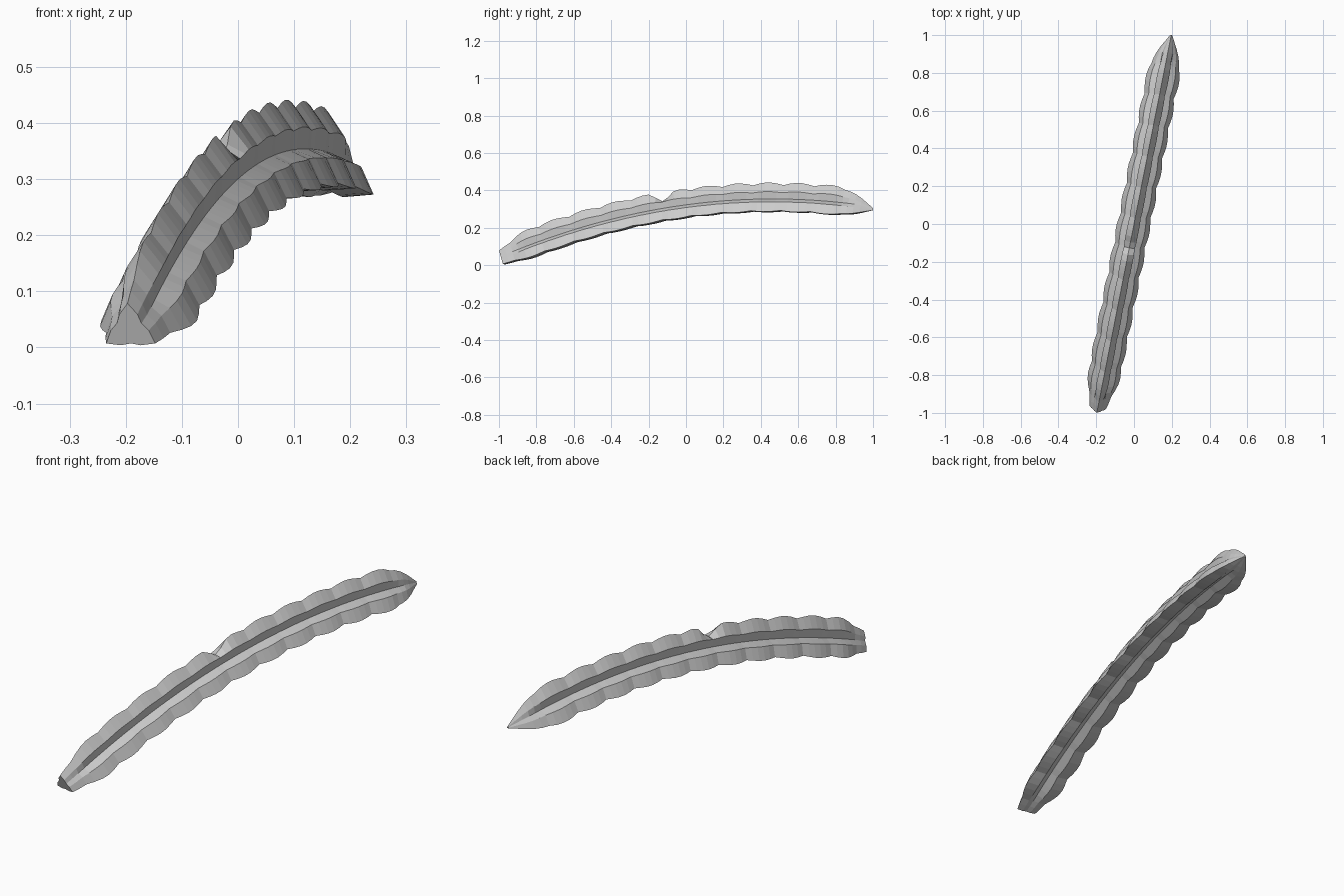
import bpy, bmesh, math
from mathutils import Vector

cube = bpy.data.objects.get("Cube")
if cube:
    bpy.data.objects.remove(cube, do_unlink=True)

START, END = -0.98, 1.0
PERIOD = 0.16      # length of one scallop
STEPS = 5          # rings per scallop
RIBS = 3


def spine(y):
    """Arched centre line of the stem."""
    return Vector((0.197 * y, y, 0.338 - 0.146 * (y - 0.47) ** 2))


def rib_radius(y):
    """Scalloped rib height, tapering to a cut base and a pointed tip."""
    bump = abs(math.cos(math.pi * (y - 0.44) / PERIOD))
    r = 0.09 + 0.014 * bump
    base = min(1, (y - START) / 0.2)
    r *= 0.5 + 0.5 * math.sin(base * math.pi / 2)
    tip = min(1, (END - y) / 0.17)
    return max(0.007, r * tip ** 0.75)


def ring_points(y):
    """Three bulging ribs around the spine, square to its direction."""
    centre = spine(y)
    along = (spine(y + 0.01) - spine(y - 0.01)).normalized()
    side = along.cross(Vector((0, 0, 1))).normalized()
    up = side.cross(along)
    r = rib_radius(y)
    valley = min(0.032, 0.5 * r)
    shoulder_h = valley / 2 + 0.45 * (r - valley / 2)
    shoulder_w = 0.032 * min(1, r / 0.1)
    # scar cut into the crest of the top rib
    scar = max(0, 1 - abs(y + 0.11) / 0.065)
    points = []
    for rib in range(RIBS):
        a = rib * math.tau / RIBS
        out = up * math.cos(a) + side * math.sin(a)
        across = side * math.cos(a) - up * math.sin(a)
        crest = r - (r - shoulder_h) * scar if rib == 0 else r
        points.append(centre + out * crest)
        points.append(centre + out * shoulder_h + across * shoulder_w)
        points.append(centre + (out * 0.5 + across * 0.866) * valley)
        b = a + math.tau / RIBS
        out = up * math.cos(b) + side * math.sin(b)
        across = side * math.cos(b) - up * math.sin(b)
        points.append(centre + out * shoulder_h - across * shoulder_w)
    return points


# ribbed stem
bm = bmesh.new()
count = round((END - START) / PERIOD * STEPS)
rings = []
for i in range(count + 1):
    y = START + (END - START) * i / count
    rings.append([bm.verts.new(p) for p in ring_points(y)])
for low, high in zip(rings, rings[1:]):
    n = len(low)
    for k in range(n):
        j = (k + 1) % n
        bm.faces.new((low[k], low[j], high[j], high[k]))
bm.faces.new(rings[0])
bm.faces.new(rings[-1])
bmesh.ops.recalc_face_normals(bm, faces=bm.faces)

mesh = bpy.data.meshes.new("ribbed_stem")
bm.to_mesh(mesh)
bm.free()
stem = bpy.data.objects.new("ribbed_stem", mesh)
bpy.context.collection.objects.link(stem)

# plain grey
grey = bpy.data.materials.new("plain_grey")
grey.use_nodes = True
colour = (0.6, 0.6, 0.6, 1)
grey.diffuse_color = colour
grey.node_tree.nodes["Principled BSDF"].inputs["Base Color"].default_value = colour
mesh.materials.append(grey)
